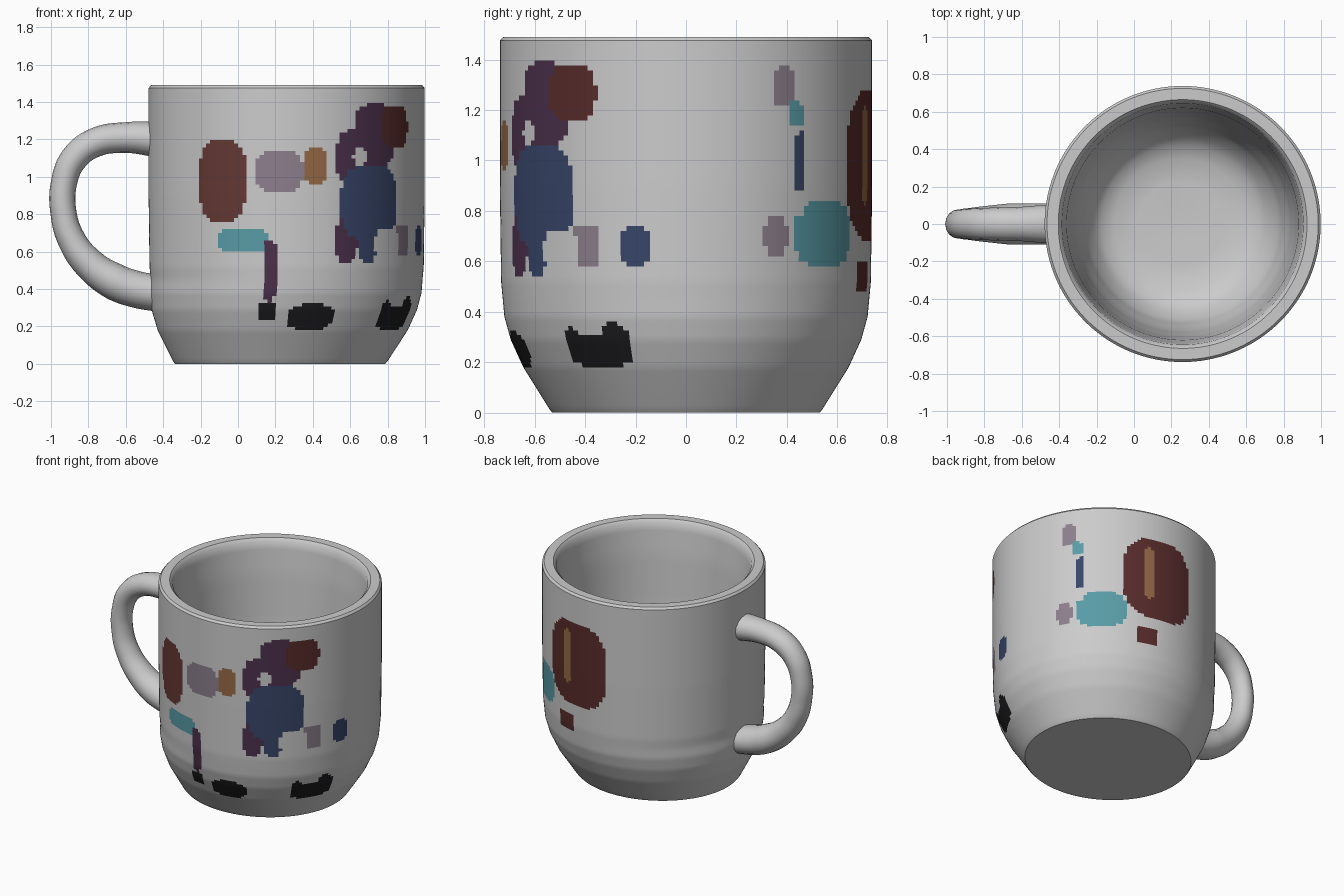
import bpy, bmesh, math

if "Cube" in bpy.data.objects:
    bpy.data.objects.remove(bpy.data.objects["Cube"])

# ---------- helpers ----------
def make_mat(name, rgb):
    m = bpy.data.materials.new(name)
    m.diffuse_color = (*rgb, 1)
    m.use_nodes = True
    m.node_tree.nodes["Principled BSDF"].inputs["Base Color"].default_value = m.diffuse_color
    return m

def refine(points, step):
    """Subdivide a profile polyline into short spans."""
    out = [points[0]]
    for (r0, z0), (r1, z1) in zip(points, points[1:]):
        n = max(1, round(math.hypot(r1 - r0, z1 - z0) / step))
        out += [(r0 + (r1 - r0) * i / n, z0 + (z1 - z0) * i / n) for i in range(1, n + 1)]
    return out

def place(r, z, a):
    """Ring point; angle 0 is the front, the foot is slightly oval and shifted."""
    t = max(0, 1 - z / 0.45)
    return (0.26 - 0.035 * t + r * (1 + 0.06 * t) * math.sin(a), -r * math.cos(a), z)

COLOURS = {
    "glaze": (0.62, 0.62, 0.61), "red_brown": (0.13, 0.04, 0.035),
    "maroon": (0.10, 0.025, 0.025), "teal": (0.10, 0.33, 0.38),
    "mauve": (0.26, 0.21, 0.26), "orange": (0.30, 0.14, 0.06),
    "purple": (0.07, 0.03, 0.07), "navy": (0.04, 0.06, 0.14),
    "black": (0.012, 0.011, 0.013),
}
NAMES = list(COLOURS)

# painted patches: colour, angle, half width (degrees), height, half height
PATCHES = [
    ("red_brown", -28, 11, 0.98, 0.22), ("teal", -19, 11, 0.66, 0.07),
    ("mauve", -3, 10, 1.03, 0.11), ("orange", 12, 5, 1.06, 0.10),
    ("purple", -7, 3, 0.50, 0.17), ("black", -8, 4, 0.28, 0.05),
    ("purple", 26, 5, 0.66, 0.12), ("purple", 30, 9, 1.10, 0.15),
    ("purple", 40, 11, 1.22, 0.17), ("maroon", 52, 9, 1.27, 0.11),
    ("navy", 38, 15, 0.86, 0.20), ("navy", 36, 5, 0.66, 0.12),
    ("mauve", 57, 5, 0.66, 0.09), ("glaze", 47, 7, 0.64, 0.09),
    ("glaze", 32, 3, 1.11, 0.045), ("navy", 74, 4.5, 0.66, 0.09),
    ("black", 12, 10, 0.25, 0.07), ("black", 59, 13, 0.27, 0.09),
    ("glaze", 57, 6, 0.36, 0.05),
    ("mauve", 119, 4, 0.70, 0.08), ("mauve", 122, 4, 1.29, 0.08),
    ("teal", 126, 3, 1.18, 0.05), ("navy", 128, 2, 0.97, 0.15),
    ("teal", 139, 13, 0.71, 0.13), ("glaze", 126, 4, 0.83, 0.06),
    ("maroon", 170, 20, 0.98, 0.30), ("orange", 164, 3, 1.02, 0.20),
    ("maroon", 163, 6, 0.54, 0.07),
]

def paint_index(a, z):
    deg = (math.degrees(a) + 180) % 360 - 180
    index = 0
    for name, c, hw, zc, hz in PATCHES:
        d = (deg - c + 180) % 360 - 180
        if abs(d / hw) ** 3 + abs((z - zc) / hz) ** 3 < 1:
            index = NAMES.index(name)
    return index

# ---------- cup body: outer wall, rim, hollow inside ----------
outer = [(0.53, 0), (0.54, 0.012), (0.645, 0.18), (0.695, 0.29), (0.72, 0.38),
         (0.733, 0.52), (0.738, 0.9), (0.738, 1.475)]
inner = [(0.725, 1.49), (0.665, 1.49), (0.645, 1.47), (0.62, 1.25), (0.60, 0.9),
         (0.57, 0.65), (0.51, 0.45), (0.42, 0.34), (0.28, 0.30), (0.05, 0.29)]
outer_rows = refine(outer, 0.02)
rows = outer_rows + refine(inner, 0.06)
SEG = 192

bm = bmesh.new()
rings = [[bm.verts.new(place(r, z, math.tau * i / SEG)) for i in range(SEG)] for r, z in rows]
for k in range(len(rings) - 1):
    z_mid = (rows[k][1] + rows[k + 1][1]) / 2
    for i in range(SEG):
        j = (i + 1) % SEG
        f = bm.faces.new((rings[k][i], rings[k][j], rings[k + 1][j], rings[k + 1][i]))
        if k < len(outer_rows) - 1:
            f.material_index = paint_index(math.tau * (i + 0.5) / SEG, z_mid)
bm.faces.new(rings[0][::-1])   # underside
bm.faces.new(rings[-1])        # inside floor
bmesh.ops.recalc_face_normals(bm, faces=bm.faces)
mesh = bpy.data.meshes.new("cup_body")
bm.to_mesh(mesh)
bm.free()
for name, rgb in COLOURS.items():
    mesh.materials.append(make_mat(name, rgb))
body = bpy.data.objects.new("cup_body", mesh)
bpy.context.collection.objects.link(body)

# ---------- handle: swept loop, thicker toward the lower joint ----------
path = [(-0.43, 1.20, 1.15), (-0.60, 1.21, 1.0), (-0.76, 1.185, 0.95), (-0.875, 1.10, 0.9),
        (-0.93, 0.97, 0.85), (-0.932, 0.80, 0.85), (-0.885, 0.655, 0.92),
        (-0.79, 0.53, 1.05), (-0.66, 0.44, 1.2), (-0.55, 0.40, 1.2), (-0.41, 0.375, 1.2)]
curve = bpy.data.curves.new("handle", "CURVE")
curve.dimensions = "3D"
curve.bevel_depth = 0.082
curve.bevel_resolution = 6
curve.resolution_u = 8
curve.use_fill_caps = True
sp = curve.splines.new("BEZIER")
sp.bezier_points.add(len(path) - 1)
for p, (x, z, s) in zip(sp.bezier_points, path):
    p.co = (x, 0, z)
    p.radius = s
    p.handle_left_type = p.handle_right_type = "AUTO"
curve.materials.append(mesh.materials[0])
handle = bpy.data.objects.new("handle", curve)
bpy.context.collection.objects.link(handle)
handle.scale.y = 1.12

# ---------- smooth shading ----------
bpy.ops.object.select_all(action="DESELECT")
for ob in (handle, body):
    ob.select_set(True)
bpy.context.view_layer.objects.active = handle
bpy.ops.object.convert(target="MESH")
bpy.ops.object.shade_smooth_by_angle(angle=math.radians(40))
